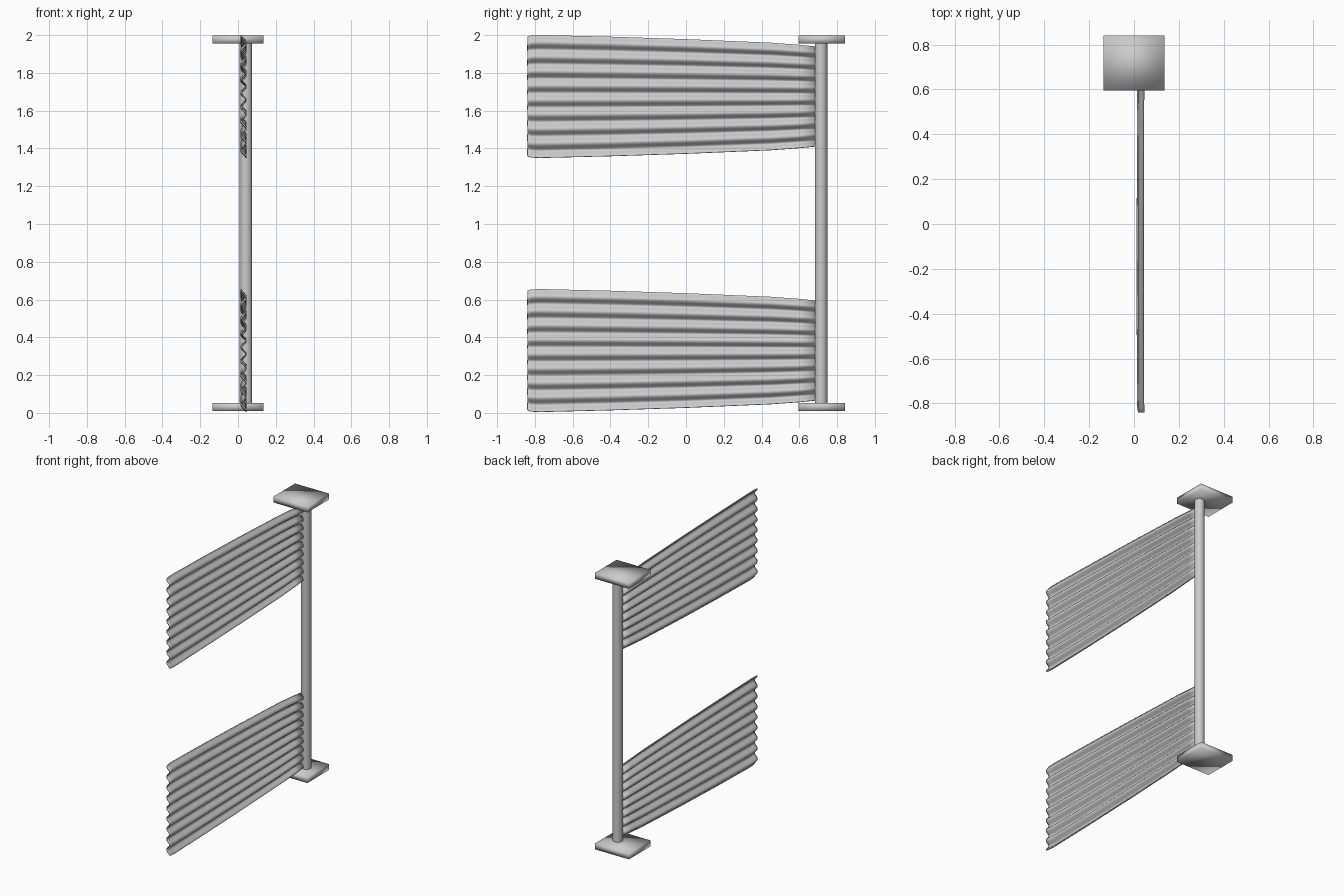
import bpy, math

if "Cube" in bpy.data.objects:
    bpy.data.objects.remove(bpy.data.objects["Cube"])

POLE_X, POLE_Y = 0.042, 0.715


def mesh_object(name, verts, faces):
    mesh = bpy.data.meshes.new(name)
    mesh.from_pydata(verts, [], faces)
    obj = bpy.data.objects.new(name, mesh)
    bpy.context.collection.objects.link(obj)
    for p in mesh.polygons:
        p.use_smooth = True
    return obj


def plate(name, z0, z1):
    bpy.ops.mesh.primitive_cube_add(size=1, location=(0, 0.718, (z0 + z1) / 2))
    obj = bpy.context.object
    obj.name = name
    obj.scale = (0.27, 0.245, z1 - z0)
    bpy.ops.object.transform_apply(location=False, rotation=False, scale=True)
    bpy.ops.object.shade_smooth()


def corrugated_panel(name, zc):
    # stations along the panel: y, half height, x offset
    stations = [(-0.84, 0.317, 0.032), (-0.82, 0.323, 0.030), (-0.77, 0.325, 0.029),
                (-0.4, 0.316, 0.028), (0.0, 0.303, 0.028), (0.45, 0.284, 0.029),
                (0.60, 0.273, 0.030), (0.69, 0.264, 0.031)]
    waves, n = 8.5, 136
    verts, faces = [], []
    for y, half, xc in stations:
        amp = 0.011 if y < -0.83 or y > 0.65 else 0.013
        for i in range(n + 1):
            t = i / n
            x = xc + amp * math.cos(2 * math.pi * waves * t)
            verts.append((x, y, zc + half * (2 * t - 1)))
    row = n + 1
    for s in range(len(stations) - 1):
        for i in range(n):
            a = s * row + i
            faces.append((a, a + row, a + row + 1, a + 1))
    obj = mesh_object(name, verts, faces)
    # thin sheet thickness
    mod = obj.modifiers.new("thickness", 'SOLIDIFY')
    mod.thickness = 0.006
    mod.offset = 0


# upright pole between the plates
bpy.ops.mesh.primitive_cylinder_add(vertices=32, radius=0.033, depth=1.92,
                                    location=(POLE_X, POLE_Y, 1.0))
bpy.context.object.name = "pole"
bpy.ops.object.shade_smooth_by_angle()

# end plates
plate("base_plate", 0.01, 0.053)
plate("top_plate", 1.955, 1.998)

# two corrugated side panels
corrugated_panel("lower_panel", 0.33)
corrugated_panel("upper_panel", 1.675)
